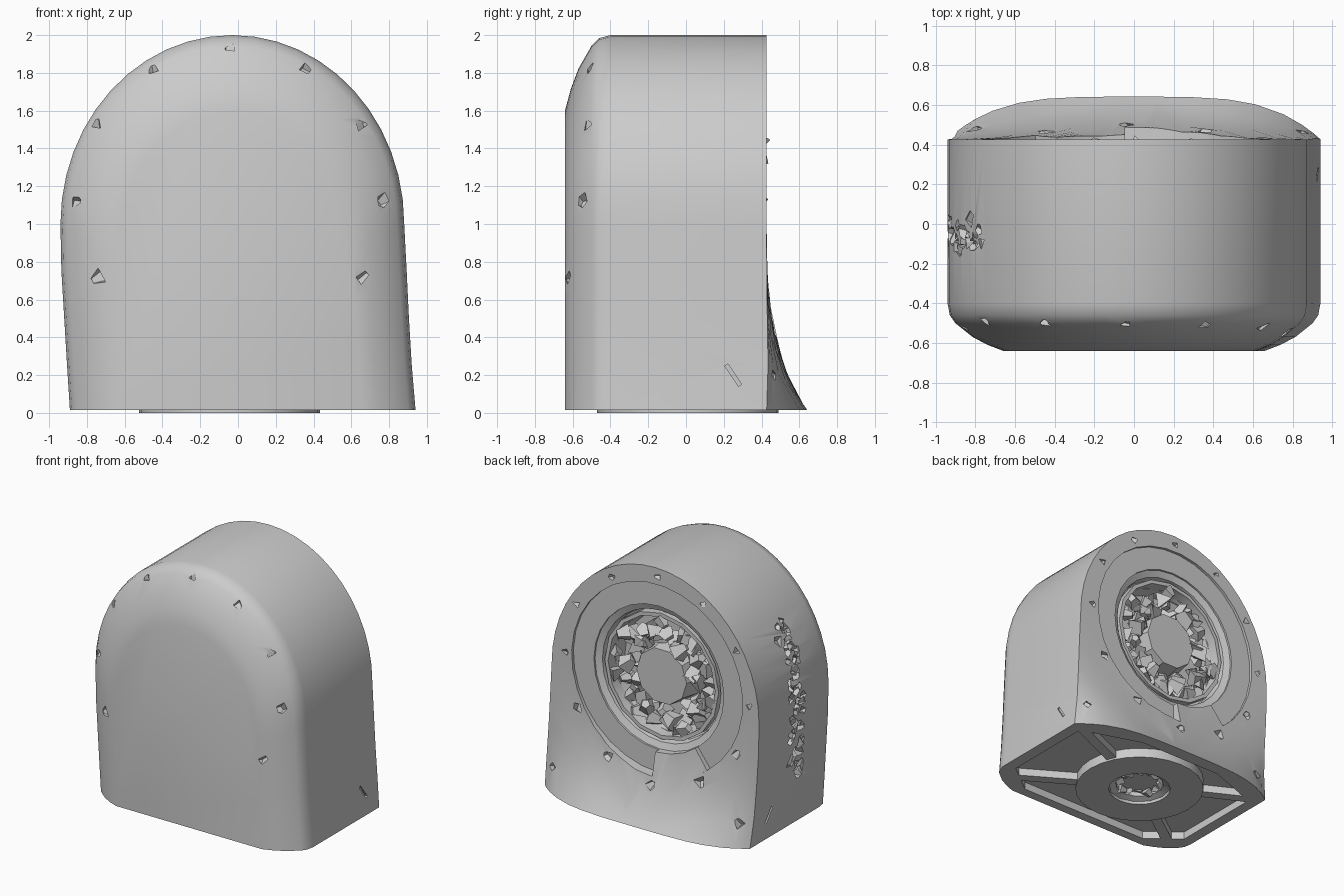
import bpy, bmesh, math, random
from mathutils import Vector, Euler, Matrix

random.seed(4)
cube = bpy.data.objects.get("Cube")
if cube:
    bpy.data.objects.remove(cube, do_unlink=True)

grey = bpy.data.materials.new("plain grey")
grey.use_nodes = True
grey.diffuse_color = (0.6, 0.6, 0.6, 1)
grey.node_tree.nodes["Principled BSDF"].inputs["Base Color"].default_value = (0.6, 0.6, 0.6, 1)

CX, CZ = -0.045, 1.12      # centre of the fan opening
FLOOR = 0.015


def finish(name, bm):
    bmesh.ops.remove_doubles(bm, verts=bm.verts, dist=0.0005)
    bmesh.ops.recalc_face_normals(bm, faces=bm.faces)
    mesh = bpy.data.meshes.new(name)
    bm.to_mesh(mesh)
    bm.free()
    mesh.materials.append(grey)
    obj = bpy.data.objects.new(name, mesh)
    bpy.context.collection.objects.link(obj)
    return obj


def lathe(name, profile, place, start=0, sweep=360, steps=28):
    """Revolve a closed (radius, depth) profile; place maps (u, v, depth) to a point."""
    bm = bmesh.new()
    full = sweep == 360
    loops = []
    for i in range(steps if full else steps + 1):
        a = math.radians(start + sweep * i / steps)
        loops.append([bm.verts.new(place(r * math.cos(a), r * math.sin(a), d)) for r, d in profile])
    n = len(profile)
    for i in range(steps):
        a, b = loops[i], loops[(i + 1) % len(loops)]
        for j in range(n):
            bm.faces.new((a[j], a[(j + 1) % n], b[(j + 1) % n], b[j]))
    if not full:
        bm.faces.new(loops[0])
        bm.faces.new(loops[-1])
    return finish(name, bm)


def prism(name, points, z0, z1):
    bm = bmesh.new()
    face = bm.faces.new([bm.verts.new((x, y, z0)) for x, y in points])
    top = bmesh.ops.extrude_face_region(bm, geom=[face])["geom"]
    bmesh.ops.translate(bm, vec=(0, 0, z1 - z0), verts=[v for v in top if isinstance(v, bmesh.types.BMVert)])
    return finish(name, bm)


def carve(body, cutter):
    mod = body.modifiers.new("cut", 'BOOLEAN')
    mod.operation, mod.solver, mod.object = 'DIFFERENCE', 'EXACT', cutter
    mod.use_self = True
    bpy.context.view_layer.objects.active = body
    bpy.ops.object.modifier_apply(modifier=mod.name)
    bpy.data.objects.remove(cutter, do_unlink=True)


def shards(name, spots, size):
    """Small angular chips at the given points."""
    bm = bmesh.new()
    for p in spots:
        turn = Euler([random.uniform(0, 6) for _ in range(3)]).to_matrix().to_4x4()
        s = size * random.uniform(0.75, 1.2)
        bmesh.ops.create_cone(bm, cap_ends=True, segments=random.choice((3, 4, 5)), radius1=s,
                              radius2=s * 0.5, depth=s * 1.3, matrix=Matrix.Translation(p) @ turn)
    return finish(name, bm)


def smooth(obj, angle=32):
    bpy.ops.object.select_all(action='DESELECT')
    obj.select_set(True)
    bpy.context.view_layer.objects.active = obj
    bpy.ops.object.shade_smooth_by_angle(angle=math.radians(angle))


# Housing: arch outline lofted from a soft front to a flared back
outline = [(-0.89, FLOOR), (-0.905, 0.25), (-0.92, 0.5), (-0.935, 0.75)]
for k in range(25):
    a = math.pi * (1 - k / 24)
    outline.append((-0.03 + 0.91 * math.cos(a), 1 + math.sin(a)))
outline += [(0.893, 0.75), (0.905, 0.5), (0.92, 0.25), (0.94, FLOOR)]


def back_y(x, z):
    flare = 0.215 * max(0, 1 - (z - FLOOR) / 1.15) ** 4
    return 0.427 + flare * (1 - min(1, abs(x / 0.94)) ** 4)


rings = []
for y, t in ((-0.64, 1), (-0.61, 0.72), (-0.57, 0.45), (-0.5, 0.14), (-0.46, 0.04), (-0.4, 0)):
    rings.append([(x * (1 - 0.3 * t), y, FLOOR + (z - FLOOR) * (1 - 0.2 * t)) for x, z in outline])
for s in (1, 0.96, 0.9, 0.8, 0.65, 0.5, 0.3, 0.12):
    ring = [(x * s, FLOOR + (z - FLOOR) * s) for x, z in outline]
    rings.append([(x, back_y(x, z), z) for x, z in ring])

bm = bmesh.new()
loops = [[bm.verts.new(p) for p in ring] for ring in rings]
for a, b in zip(loops, loops[1:]):
    for j in range(len(outline) - 1):
        bm.faces.new((a[j], a[j + 1], b[j + 1], b[j]))
bm.faces.new(loops[0])
bm.faces.new(loops[-1])
bm.faces.new([l[0] for l in loops] + [l[-1] for l in reversed(loops)])
housing = finish("housing", bm)
bpy.context.view_layer.update()


def hit(origin, direction):
    return housing.ray_cast(Vector(origin), Vector(direction))[1]


# Places of the pits: front and back rims, and the rough strip on the right side
pits = [hit((x, 3, 0.2), (0, -1, 0)) for x in (0.85, -0.8)]
for k in range(12):
    a = math.radians(30 * k)
    x, z = CX + 0.81 * math.cos(a), CZ + 0.81 * math.sin(a)
    pits.append(hit((x, 3, z), (0, -1, 0)))
    if k not in (8, 9, 10):
        pits.append(hit((x, -3, z), (0, 1, 0)))
strip = []
for i in range(60):
    strip.append(hit((-3, random.uniform(-0.14, 0.03), 0.4 + 0.02 * i), (1, 0, 0)))
slivers = [(s, hit((s * 3, 0.25, 0.2), (-s, 0, 0))) for s in (1, -1)]


def on_back(u, v, d):
    return (CX + u, d, CZ + v)


def on_base(u, v, d):
    return (CX + u, 0.01 + v, d)


# Stepped fan opening and the broken shallow ring around it
carve(housing, lathe("opening_cutter", [(0, 0.9), (0.57, 0.9), (0.57, 0.39), (0.52, 0.37), (0.51, 0.31),
                                        (0.46, 0.29), (0.44, 0.2), (0, 0.2)], on_back))
carve(housing, lathe("ring_cutter", [(0.55, 0.9), (0.75, 0.9), (0.75, 0.405), (0.55, 0.405)],
                     on_back, start=-90, sweep=323))

# Hollow underside
foot = [(0.94, -0.42), (0.66, -0.64), (-0.62, -0.64), (-0.89, -0.42),
        (-0.89, 0.43), (-0.4, 0.61), (0.4, 0.61), (0.94, 0.43)]
carve(housing, prism("base_cutter", [(x * 0.9, y * 0.88) for x, y in foot], -0.1, 0.075))

# Faceted pits, rough strip and thin slots sunk into the shell
carve(housing, shards("pit_cutter", pits, 0.042))
carve(housing, shards("strip_cutter", strip, 0.045))
for s, p in slivers:
    bm = bmesh.new()
    turn = Matrix.Translation(p) @ Matrix.Rotation(0.6, 4, 'X') @ Matrix.Diagonal((0.03, 0.02, 0.13, 1))
    bmesh.ops.create_cube(bm, size=1, matrix=turn)
    carve(housing, finish("slot_cutter", bm))
smooth(housing)

# Base ring and diagonal ribs
smooth(lathe("base_ring", [(0.23, 0), (0.48, 0), (0.48, 0.09), (0.23, 0.09)], on_base))
smooth(lathe("base_socket", [(0.18, 0.04), (0.23, 0.02), (0.23, 0.08), (0.18, 0.08)], on_base, steps=12))
for label, x, y in (("front_left", 0.8, -0.5), ("front_right", -0.76, -0.5),
                    ("back_left", 0.84, 0.4), ("back_right", -0.8, 0.4)):
    tip, mid = Vector((x, y)), Vector((CX, 0.01))
    out = (tip - mid).normalized()
    side = Vector((-out.y, out.x)) * 0.04
    start = mid + out * 0.44
    prism(label + "_rib", [start + side, start - side, tip - side, tip + side], FLOOR, 0.09)

# Fan hub and inner lip
smooth(lathe("fan_hub", [(0, 0.18), (0.25, 0.18), (0.22, 0.37), (0, 0.37)], on_back, steps=10))
smooth(lathe("fan_lip", [(0.46, 0.2), (0.5, 0.2), (0.5, 0.37), (0.47, 0.37)], on_back, steps=16))

# Broken blades around the hub, and chips in the base socket
blades = []
for i in range(64):
    a, r = 2 * math.pi * i / 64, random.uniform(0.25, 0.43)
    blades.append(on_back(r * math.cos(a), r * math.sin(a), random.uniform(0.25, 0.36)))
shards("fan_blades", blades, 0.07)
chips = []
for i in range(14):
    a = 2 * math.pi * i / 14
    chips.append(on_base(0.16 * math.cos(a), 0.16 * math.sin(a), random.uniform(0.05, 0.08)))
shards("socket_chips", chips, 0.04)
